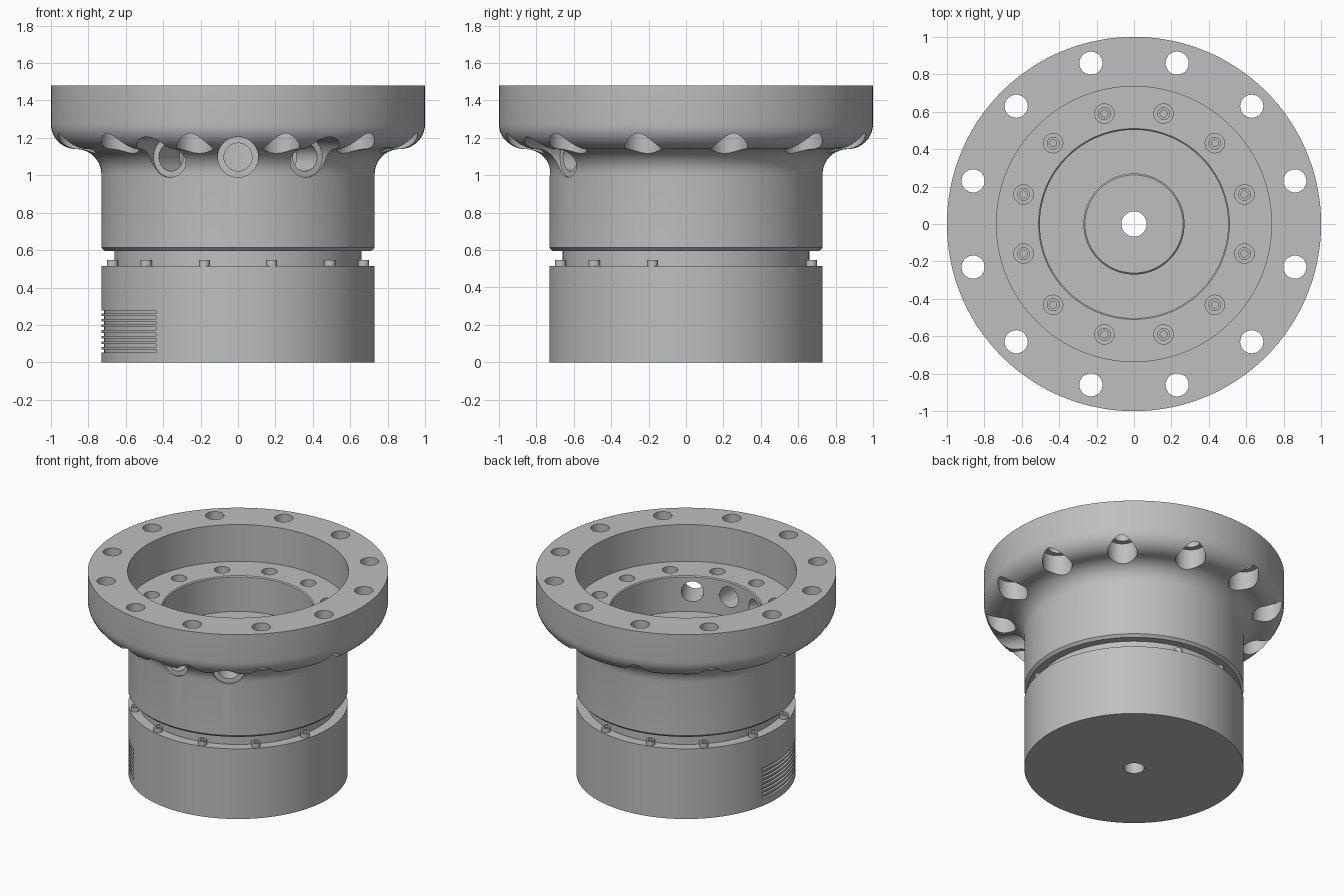
import bpy, bmesh
from math import pi, cos, sin, radians
from mathutils import Matrix

cube = bpy.data.objects.get("Cube")
if cube:
    bpy.data.objects.remove(cube, do_unlink=True)

metal = bpy.data.materials.new("satin grey metal")
metal.use_nodes = True
grey = (0.52, 0.52, 0.52, 1)
metal.diffuse_color = grey
metal.node_tree.nodes["Principled BSDF"].inputs["Base Color"].default_value = grey


def lathe(bm, loop, segs, matrix=None, start=0.0, sweep=360.0):
    """Turn a closed (radius, z) loop about z; a partial sweep gets end caps."""
    full = sweep >= 360
    rings = []
    for i in range(segs if full else segs + 1):
        a = radians(start + sweep * i / segs)
        rings.append([bm.verts.new((r * cos(a), r * sin(a), z)) for r, z in loop])
    n = len(loop)
    faces = []
    for i in range(segs):
        p, q = rings[i], rings[(i + 1) % len(rings)]
        for j in range(n):
            k = (j + 1) % n
            if loop[j][0] == 0 and loop[k][0] == 0:
                continue
            faces.append(bm.faces.new((p[j], q[j], q[k], p[k])))
    if not full:
        bm.faces.new(rings[0])
        bm.faces.new(rings[-1][::-1])
    verts = [v for ring in rings for v in ring]
    if matrix:
        bmesh.ops.transform(bm, matrix=matrix, verts=verts)


def make_object(name, bm):
    bmesh.ops.remove_doubles(bm, verts=bm.verts, dist=1e-5)
    bmesh.ops.recalc_face_normals(bm, faces=bm.faces)
    mesh = bpy.data.meshes.new(name)
    bm.to_mesh(mesh)
    bm.free()
    mesh.materials.append(metal)
    ob = bpy.data.objects.new(name, mesh)
    bpy.context.scene.collection.objects.link(ob)
    return ob


def smooth(ob):
    bpy.ops.object.select_all(action='DESELECT')
    ob.select_set(True)
    bpy.context.view_layer.objects.active = ob
    bpy.ops.object.shade_smooth_by_angle(angle=radians(30))


def polar(angle, radius, z=0.0):
    return Matrix.Rotation(radians(angle), 4, 'Z') @ Matrix.Translation((radius, 0, z))


def arc(cx, cz, r, a0, a1, steps=10):
    return [(cx + r * cos(radians(a0 + (a1 - a0) * i / steps)),
             cz + r * sin(radians(a0 + (a1 - a0) * i / steps))) for i in range(steps + 1)]


TWELVE = [15 + 30 * i for i in range(12)]

# Housing: base drum, neck groove, upper drum, flared flange, stepped bore
TOP, LEDGE, FLOOR, BOSS = 1.48, 1.21, 0.95, 1.0
fillet = 0.135
outer = [(0.73, 0), (0.73, 0.515), (0.66, 0.515), (0.66, 0.595), (0.712, 0.595), (0.73, 0.613)]
outer += arc(0.73 + fillet, 1.005, fillet, 180, 90)
outer += arc(0.73 + fillet, 1.005 + 2 * fillet, fillet, -90, 0)[1:]
inner = [(1.0, TOP), (0.735, TOP), (0.735, LEDGE), (0.51, LEDGE), (0.503, LEDGE - 0.007),
         (0.503, FLOOR), (0.27, FLOOR), (0.27, BOSS - 0.008), (0.262, BOSS),
         (0.068, BOSS), (0.068, 0)]
bm = bmesh.new()
lathe(bm, outer + inner, 144)
housing = make_object("housing", bm)

# Cutter: flange holes with spot faces from below
flange_cut = bmesh.new()
for a in TWELVE:
    lathe(flange_cut, [(0, 1.6), (0.062, 1.6), (0.062, 1.27), (0.1, 1.27), (0.1, 0.95), (0, 0.95)],
          32, polar(a, 0.89))

# Cutter: counterbores in the inner ledge
ledge_cut = bmesh.new()
for a in TWELVE:
    lathe(ledge_cut, [(0, 1.3), (0.052, 1.3), (0.052, 1.13), (0, 1.13)], 24, polar(a, 0.611))

# Cutter: three stepped radial ports at the front
port_cut = bmesh.new()
for a in (-120, -90, -60):
    m = polar(a, 0, 1.097) @ Matrix.Rotation(pi / 2, 4, 'Y')
    lathe(port_cut, [(0, 0.4), (0.075, 0.4), (0.075, 0.715), (0.108, 0.715), (0.108, 1.1), (0, 1.1)],
          40, m)

# Cutter: eight cooling slots wrapped round one side of the base
slot_cut = bmesh.new()
for i in range(8):
    z = 0.06 + 0.03 * i
    lathe(slot_cut, [(0.713, z - 0.008), (0.76, z - 0.008), (0.76, z + 0.008), (0.713, z + 0.008)],
          26, start=169, sweep=64)

cutters = []
for name, cut in (("flange_hole_cutter", flange_cut), ("ledge_hole_cutter", ledge_cut),
                  ("port_cutter", port_cut), ("slot_cutter", slot_cut)):
    ob = make_object(name, cut)
    ob.hide_render = True
    cutters.append(ob)
    mod = housing.modifiers.new(name, 'BOOLEAN')
    mod.operation = 'DIFFERENCE'
    mod.solver = 'EXACT'
    mod.object = ob

# Bake the cuts and drop the cutters
bpy.context.view_layer.update()
evaluated = housing.evaluated_get(bpy.context.evaluated_depsgraph_get())
baked = bpy.data.meshes.new_from_object(evaluated)
housing.modifiers.clear()
housing.data = baked
housing.data.name = "housing"
for ob in cutters:
    bpy.data.objects.remove(ob, do_unlink=True)
smooth(housing)


def screws(name, angles, ring, z, radius, height):
    """Round socket-head screws on a bolt circle."""
    bm = bmesh.new()
    s = radius * 0.55
    loop = [(0, -0.005), (radius, -0.005), (radius, height), (s, height),
            (s, height * 0.35), (0, height * 0.35)]
    for a in angles:
        lathe(bm, loop, 24, polar(a, ring, z))
    smooth(make_object(name, bm))


# Screws on the inner ledge, and in the groove with two left out
screws("ledge_screws", TWELVE, 0.611, 1.13, 0.034, 0.04)
screws("groove_screws", [a for a in TWELVE if a not in (15, 45)], 0.694, 0.515, 0.03, 0.032)
